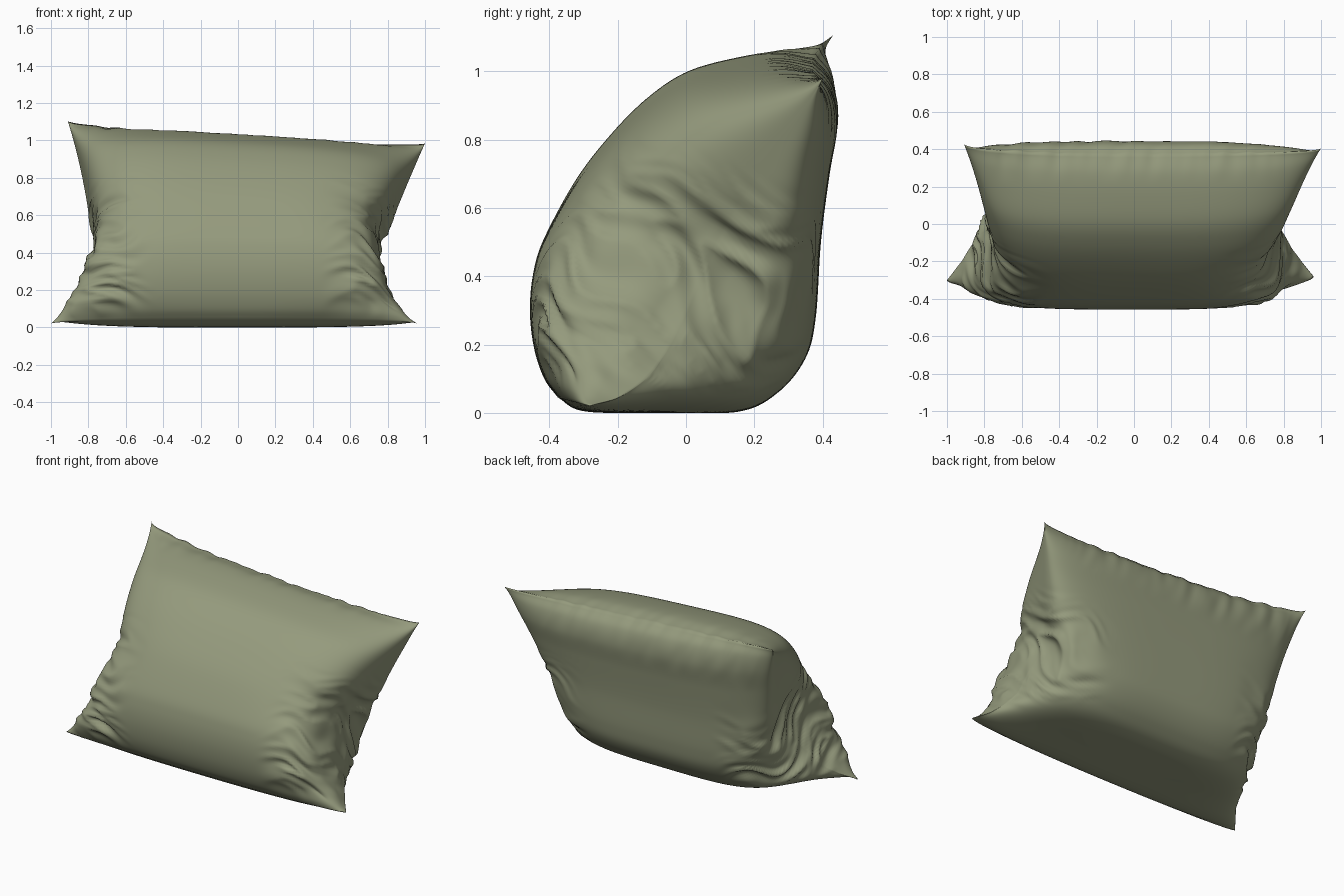
import bpy, bmesh, math
from mathutils import Vector, noise

if "Cube" in bpy.data.objects:
    bpy.data.objects.remove(bpy.data.objects["Cube"])

NT, NA = 104, 84   # steps seam-to-seam and centre-to-side


def spline(pts, n):
    """Smooth curve through pts, resampled evenly by arc length to n+1 points."""
    p = [Vector(q) for q in pts]
    p = [p[0] * 2 - p[1]] + p + [p[-1] * 2 - p[-2]]
    dense = []
    for i in range(1, len(p) - 2):
        a, b, c, d = p[i - 1:i + 3]
        for k in range(24):
            t = k / 24
            dense.append(0.5 * (2 * b + (c - a) * t + (2 * a - 5 * b + 4 * c - d) * t * t
                                + (3 * b - a - 3 * c + d) * t ** 3))
    dense.append(p[-2])
    acc = [0.0]
    for a, b in zip(dense, dense[1:]):
        acc.append(acc[-1] + (b - a).length)
    out, j = [], 0
    for i in range(n + 1):
        s = acc[-1] * i / n
        while j < len(acc) - 2 and acc[j + 1] < s:
            j += 1
        f = (s - acc[j]) / max(acc[j + 1] - acc[j], 1e-9)
        out.append(dense[j].lerp(dense[j + 1], min(max(f, 0), 1)))
    return out


def step(a, b, x):
    t = min(max((x - a) / (b - a), 0), 1)
    return t * t * (3 - 2 * t)


# middle cross-section (y, z): front sheet, then floor-and-back sheet
front = spline([(-.375, .045), (-.415, .10), (-.445, .19), (-.457, .3), (-.447, .41), (-.415, .51),
                (-.32, .68), (-.215, .81), (-.11, .91), (.0, .98), (.14, 1.018), (.27, 1.033),
                (.37, 1.015)], NT)
back = spline([(-.375, .045), (-.30, .005), (-.1, 0), (.15, .003), (.27, .06), (.35, .16),
               (.38, .28), (.395, .5), (.42, .7), (.443, .85), (.425, .955), (.37, 1.015)], NT)
# pinched side seams (x, y, z) from bottom corner to top corner, before the tilt
seam_left = spline([(-1, -.30, .02), (-.92, -.2, .085), (-.85, -.1, .18), (-.76, .05, .41),
                    (-.79, .15, .60), (-.84, .28, .82), (-.91, .43, 1.05)], NT)
seam_right = spline([(.96, -.28, .02), (.88, -.18, .055), (.80, -.07, .16), (.735, .06, .43),
                     (.80, .13, .59), (.90, .27, .82), (1, .405, 1.045)], NT)

# pillow: both sheets swept from the middle section out to each side seam
bm = bmesh.new()
for sheet, full in ((front, 2.0), (back, 1.7)):
    for seam in (seam_left, seam_right):
        grid = []
        for i in range(NT + 1):
            t = i / NT
            n = 2.0 + full * math.sin(math.pi * t) ** 0.6 + .8 * step(0, .1, t) * (1 - step(.2, .5, t))
            c, s = sheet[i], seam[i]
            row = []
            for j in range(NA + 1):
                u, p = j / NA, n / 2
                a = math.pi / 2 * u ** p / (u ** p + (1 - u) ** p)
                f = math.sin(a) ** (2 / n)
                g = max(math.cos(a), 0) ** (2 / n) if j < NA else 0
                x, z = s.x * f, s.z + (c.y - s.z) * g
                z -= .06 * x * step(.3, 1.0, z)        # top edge slopes down to the right
                row.append(bm.verts.new((x, s.y + (c.x - s.y) * g, z)))
            grid.append(row)
        for i in range(NT):
            for j in range(NA):
                bm.faces.new((grid[i][j], grid[i][j + 1], grid[i + 1][j + 1], grid[i + 1][j]))
bmesh.ops.remove_doubles(bm, verts=bm.verts, dist=0.0003)
bmesh.ops.recalc_face_normals(bm, faces=bm.faces)
bm.normal_update()

# cloth folds: across the side seams low down, and short puckers under the top seam
moves = []
for v in bm.verts:
    x, y, z = v.co
    along, across = .58 * y + .81 * z, .81 * y - .58 * z
    side = step(.42, .7, abs(x)) * step(.03, .15, z) * (1 - step(.42, .82, z + .35 * y))
    warp = noise.noise(Vector((x * 3, y * 3, z * 3)))
    fold = noise.noise(Vector((along * 12 + warp * 2, across * 4, x * 3)))
    fine = noise.noise(Vector((along * 24 + warp * 3, across * 8, x * 6 + 5)))
    d = side * (.032 * (.3 - abs(fold) * 1.6) + .010 * fine)
    top = step(.75, .95, z) * step(.2, .4, y) * (1 - step(.7, .9, abs(x)))
    d += top * .010 * noise.noise(Vector((x * 14 + z * 5, y * 3, z * 3)))
    moves.append((v, v.normal * d))
for v, m in moves:
    v.co += m
    v.co.z = max(v.co.z, 0)

mesh = bpy.data.meshes.new("pillow")
bm.to_mesh(mesh)
bm.free()
pillow = bpy.data.objects.new("pillow", mesh)
bpy.context.collection.objects.link(pillow)
mat = bpy.data.materials.new("olive_cloth")
mat.diffuse_color = (.30, .325, .205, 1)
mat.use_nodes = True
mat.node_tree.nodes["Principled BSDF"].inputs["Base Color"].default_value = mat.diffuse_color
mesh.materials.append(mat)
for p in mesh.polygons:
    p.use_smooth = True
